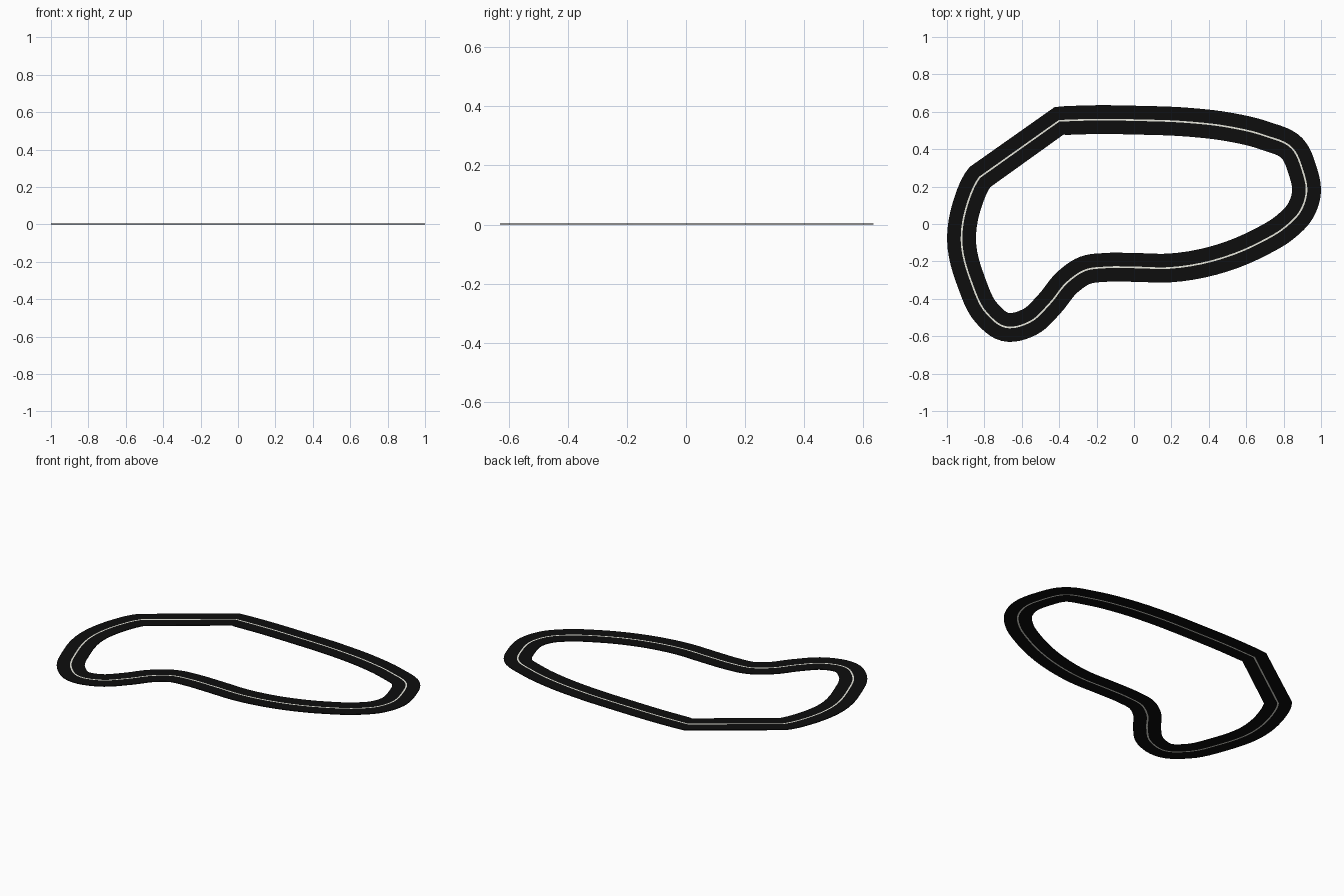
import bpy, bmesh
from mathutils import Vector
from mathutils.geometry import interpolate_bezier

if "Cube" in bpy.data.objects:
    bpy.data.objects.remove(bpy.data.objects["Cube"])

# Centre line of the circuit; the first-to-last gap is the straight
PATH = [(-0.40, 0.552), (-0.2, 0.558), (0.02, 0.555), (0.28, 0.545), (0.50, 0.52), (0.70, 0.472),
        (0.845, 0.405), (0.90, 0.29), (0.922, 0.17), (0.89, 0.07), (0.81, -0.015),
        (0.67, -0.10), (0.53, -0.162), (0.19, -0.235), (0.0, -0.232), (-0.15, -0.232),
        (-0.26, -0.247), (-0.355, -0.31), (-0.45, -0.425), (-0.56, -0.525),
        (-0.69, -0.55), (-0.785, -0.48), (-0.87, -0.31), (-0.922, -0.09),
        (-0.89, 0.11), (-0.825, 0.25)]
HALF, LINE, THICK = 0.077, 0.0045, 0.004


def sample_path():
    p = [Vector((x, y, 0)) for x, y in PATH]
    n = len(p)
    tan = []
    for i in range(n):
        a = p[i] if i == 0 else p[i - 1]
        b = p[i] if i == n - 1 else p[i + 1]
        # weighted tangent keeps uneven spacing smooth
        d1, d2 = p[i] - a, b - p[i]
        l1, l2 = d1.length, d2.length
        t = d2 if l1 == 0 else d1 if l2 == 0 else d1 * (l2 / l1) + d2 * (l1 / l2)
        tan.append(t.normalized())
    tan[-1] = Vector((0.60, 0.80, 0))
    pts = []
    for i in range(n - 1):
        k = (p[i + 1] - p[i]).length / 3
        pts += interpolate_bezier(p[i], p[i] + tan[i] * k, p[i + 1] - tan[i + 1] * k, p[i + 1], 7)[:-1]
    return pts + [p[-1]]


def ribbon(name, inner, outer, color):
    # closed thin slab between two offsets from the centre line
    bm = bmesh.new()
    rings = []
    n = len(POINTS)
    for i, c in enumerate(POINTS):
        d = (c - POINTS[i - 1]).normalized() + (POINTS[(i + 1) % n] - c).normalized()
        side = Vector((-d.y, d.x, 0)).normalized()
        rings.append([bm.verts.new(c + side * o + Vector((0, 0, z)))
                      for o, z in ((inner, 0), (outer, 0), (outer, THICK), (inner, THICK))])
    for i in range(n):
        a, b = rings[i], rings[(i + 1) % n]
        for j in range(4):
            k = (j + 1) % 4
            bm.faces.new((a[j], a[k], b[k], b[j]))
    bmesh.ops.recalc_face_normals(bm, faces=bm.faces)
    me = bpy.data.meshes.new(name)
    bm.to_mesh(me)
    bm.free()
    mat = bpy.data.materials.new(name + "_paint")
    mat.diffuse_color = color
    mat.use_nodes = True
    mat.node_tree.nodes["Principled BSDF"].inputs["Base Color"].default_value = mat.diffuse_color
    me.materials.append(mat)
    bpy.context.collection.objects.link(bpy.data.objects.new(name, me))


POINTS = sample_path()
BLACK, WHITE = (0.004, 0.004, 0.004, 1), (0.8, 0.8, 0.72, 1)
# Two asphalt lanes with the painted line between them
ribbon("outer_lane", LINE, HALF, BLACK)
ribbon("inner_lane", -HALF, -LINE, BLACK)
ribbon("centre_line", -LINE, LINE, WHITE)
